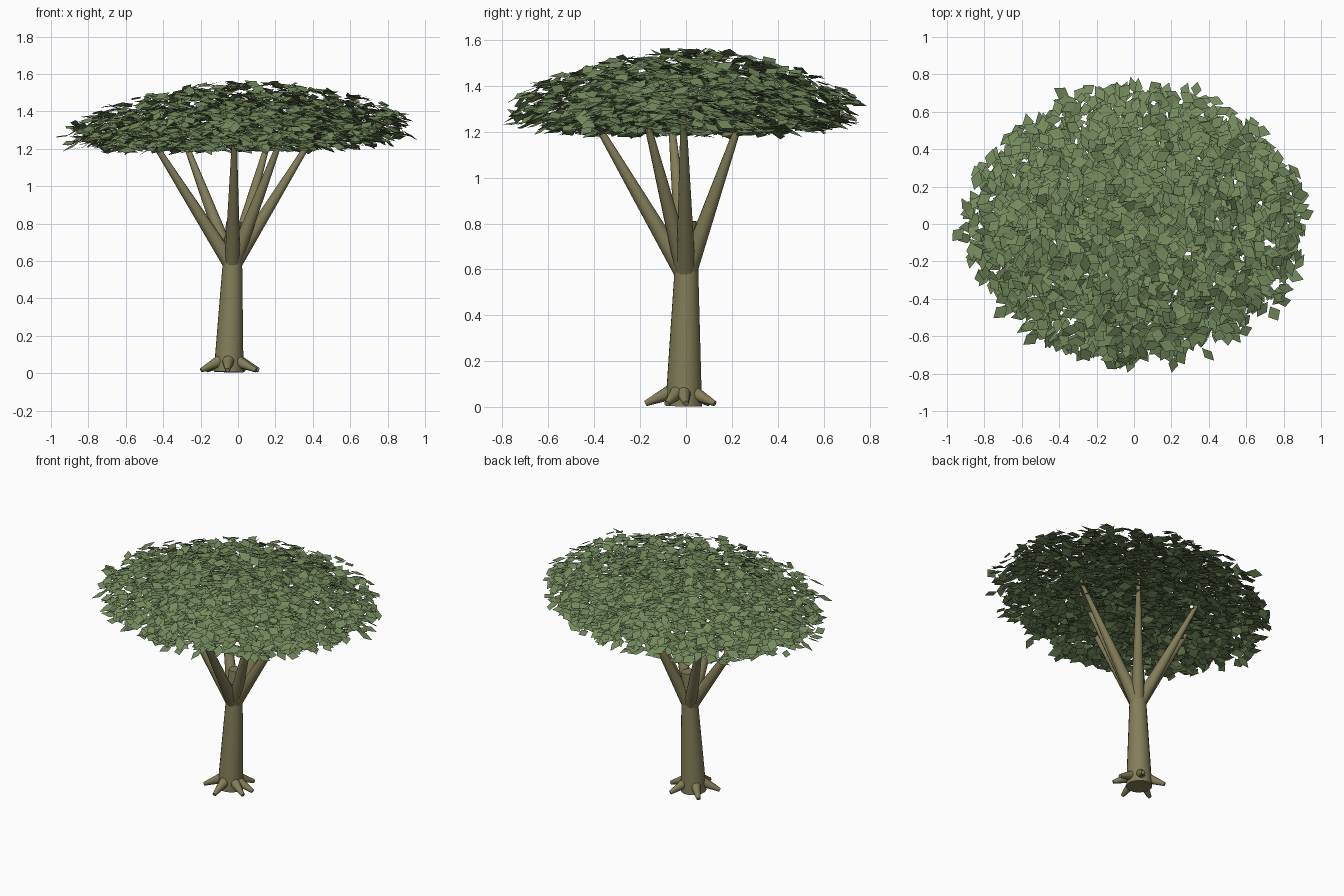
import bpy, bmesh, math, random
from mathutils import Vector, Matrix

random.seed(7)
cube = bpy.data.objects.get("Cube")
if cube:
    bpy.data.objects.remove(cube, do_unlink=True)


def material(name, rgb):
    mat = bpy.data.materials.new(name)
    mat.use_nodes = True
    mat.diffuse_color = (*rgb, 1)
    mat.node_tree.nodes["Principled BSDF"].inputs["Base Color"].default_value = (*rgb, 1)
    return mat


bark = material("olive bark", (0.225, 0.205, 0.1))
foliage = material("leaf green", (0.175, 0.255, 0.11))


def limb(name, start, end, r1, r2, sides=16):
    """Tapered, smooth shaded cylinder between two points."""
    start, end = Vector(start), Vector(end)
    axis = end - start
    bpy.ops.mesh.primitive_cone_add(vertices=sides, radius1=r1, radius2=r2,
                                    depth=axis.length, location=(start + end) / 2,
                                    rotation=axis.to_track_quat('Z', 'Y').to_euler())
    obj = bpy.context.object
    obj.name = name
    obj.data.materials.append(bark)
    bpy.ops.object.shade_smooth_by_angle(angle=math.radians(40))


# Leaning trunk
limb("trunk", (-0.05, -0.01, 0.006), (-0.022, 0.006, 0.81), 0.08, 0.042, 20)

# Roots fanning out from the foot
foot = Vector((-0.05, -0.015, 0))
for i, degrees in enumerate((5, 60, 135, 205, 268, 335)):
    a = math.radians(degrees)
    out = Vector((math.cos(a), math.sin(a), 0))
    limb(f"root_{i + 1}", foot + out * 0.05 + Vector((0, 0, 0.066)),
         foot + out * 0.162 + Vector((0, 0, 0.016)), 0.034, 0.012, 10)

# Straight branches: where each one passes under the canopy
fork = Vector((-0.03, 0, 0.57))
for i, (x, y) in enumerate(((0.36, -0.01), (0.15, 0.22), (-0.27, 0.22),
                            (-0.43, -0.06), (-0.02, -0.37), (0.21, -0.16))):
    reach = Vector((x, y, 1.2)) - fork
    limb(f"branch_{i + 1}", fork + reach * 0.03, fork + reach * 1.24, 0.042, 0.009, 12)


# Canopy: diamond leaves loosely filling a shallow dome
def add_leaf(bm, centre, normal, length, width):
    turn = normal.to_track_quat('Z', 'Y').to_matrix() @ Matrix.Rotation(
        random.uniform(0, math.tau), 3, 'Z')
    corners = ((-length / 2, 0, 0), (0, -width / 2, 0), (length / 2, 0, 0), (0, width / 2, 0))
    bm.faces.new([bm.verts.new(centre + turn @ Vector(c)) for c in corners])


bm = bmesh.new()
for _ in range(3300):
    r = random.random() ** 0.56
    a = random.uniform(0, math.tau)
    ragged = min(random.gauss(0.96, 0.05), 1.04)
    x = 0.92 * r * ragged * math.cos(a) + 0.01
    y = 0.745 * r * ragged * math.sin(a)
    top = 1.36 + 0.2 * (1 - r ** 2) + 0.03 * x
    bottom = 1.19 + 0.05 * r ** 8 + 0.03 * x * r ** 2
    z = bottom + (top - bottom) * random.random()
    normal = Vector((x * 0.3 + random.gauss(0, 0.25),
                     y * 0.45 + random.gauss(0, 0.25), 1)).normalized()
    add_leaf(bm, Vector((x, y, z)), normal,
             random.uniform(0.08, 0.115), random.uniform(0.05, 0.075))
mesh = bpy.data.meshes.new("canopy_leaves")
bm.to_mesh(mesh)
bm.free()
mesh.materials.append(foliage)
canopy = bpy.data.objects.new("canopy_leaves", mesh)
bpy.context.collection.objects.link(canopy)
